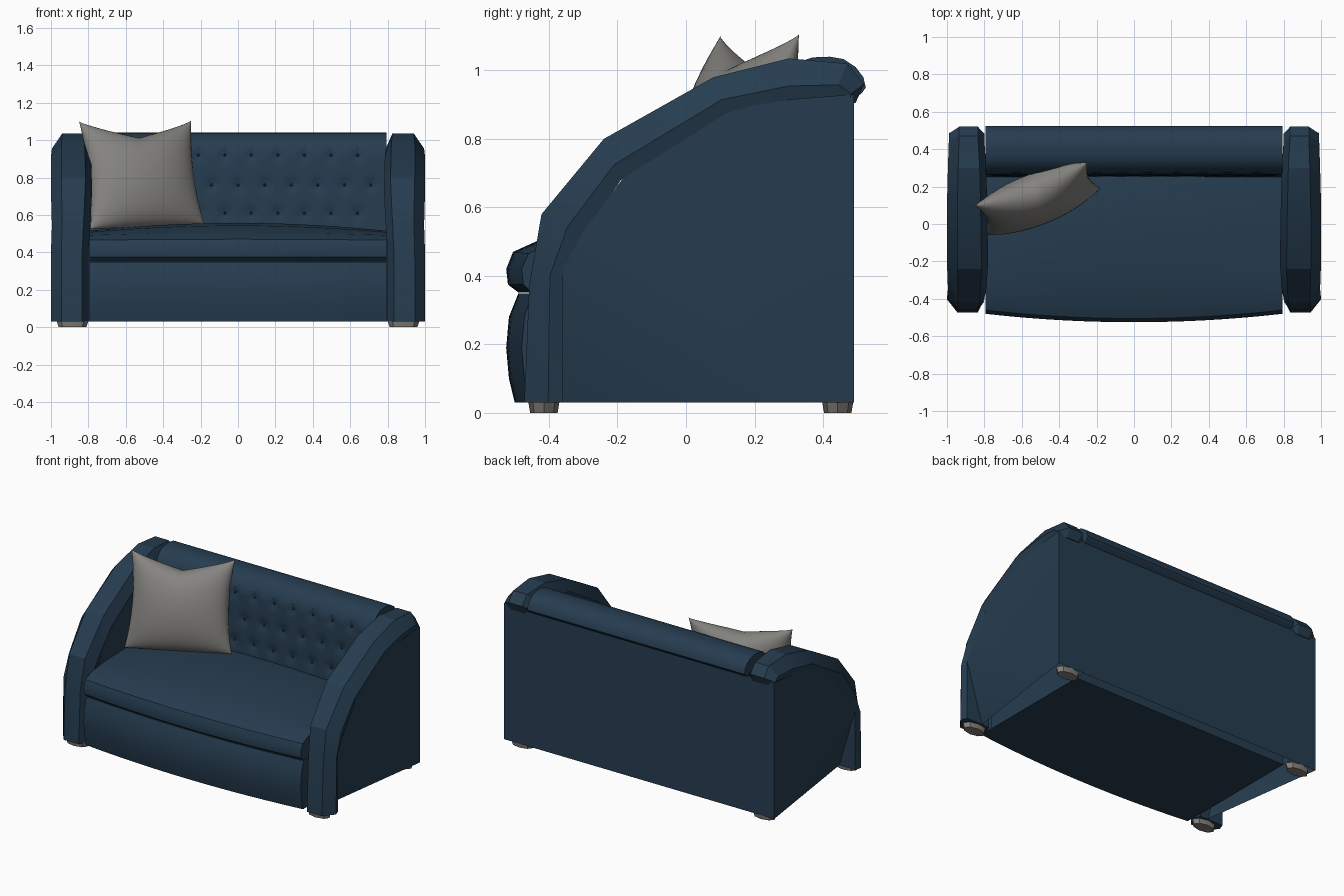
import bpy, bmesh, math
from mathutils import Vector

if "Cube" in bpy.data.objects:
    bpy.data.objects.remove(bpy.data.objects["Cube"])


def material(name, rgb):
    m = bpy.data.materials.new(name)
    m.diffuse_color = (*rgb, 1)
    m.use_nodes = True
    m.node_tree.nodes["Principled BSDF"].inputs["Base Color"].default_value = m.diffuse_color
    return m


NAVY = material("navy fabric", (0.019, 0.046, 0.080))
GREY = material("warm grey fabric", (0.235, 0.23, 0.215))
FOOT = material("taupe feet", (0.22, 0.205, 0.185))


def finish(name, bm, mat, angle=35):
    bmesh.ops.recalc_face_normals(bm, faces=bm.faces)
    me = bpy.data.meshes.new(name)
    bm.to_mesh(me)
    bm.free()
    me.materials.append(mat)
    ob = bpy.data.objects.new(name, me)
    bpy.context.collection.objects.link(ob)
    bpy.ops.object.select_all(action='DESELECT')
    ob.select_set(True)
    bpy.context.view_layer.objects.active = ob
    bpy.ops.object.shade_smooth_by_angle(angle=math.radians(angle))
    return ob


def loft(name, sections, mat, angle=35):
    """Skin closed cross-sections and cap both ends."""
    bm = bmesh.new()
    rings = [[bm.verts.new(p) for p in s] for s in sections]
    n = len(rings[0])
    for a, b in zip(rings, rings[1:]):
        for i in range(n):
            j = (i + 1) % n
            bm.faces.new((a[i], a[j], b[j], b[i]))
    bm.faces.new(rings[0])
    bm.faces.new(rings[-1])
    return finish(name, bm, mat, angle)


HALF = 0.795


def columns(n):
    return [HALF * (2 * i / n - 1) for i in range(n + 1)]


def bulged(name, profile):
    """Profile rows: y, z, and how far each moves at the middle of the width."""
    secs = []
    for x in columns(24):
        b = 1 - (x / HALF) ** 2
        secs.append([(x, y + dy * b, z + dz * b) for y, z, dy, dz in profile])
    loft(name, secs, NAVY)


# seat base with bowed front
bulged("seat_base", [
    (.42, .03, 0, 0), (-.455, .03, -.045, 0), (-.472, .10, -.045, 0), (-.48, .19, -.045, 0),
    (-.472, .28, -.045, 0), (-.45, .348, -.04, 0), (.42, .348, 0, 0)])

# seat cushion with crowned top
bulged("seat_cushion", [
    (.30, .36, 0, 0), (-.45, .352, -.04, 0), (-.475, .375, -.045, 0), (-.48, .42, -.045, 0),
    (-.46, .465, -.045, .005), (-.40, .492, -.03, .012), (-.25, .508, 0, .035),
    (0, .515, 0, .042), (.2, .51, 0, .04), (.30, .50, 0, .03)])

# tufted backrest with rolled top
STEP = HALF * 2 / 56 * 5
buttons = [(k * STEP, .76) for k in range(-5, 6)]
buttons += [((k + .5) * STEP, z) for z in (.61, .92) for k in range(-5, 5)]


def dent(x, z):
    return sum(.016 * math.exp(-((x - bx) ** 2 + (z - bz) ** 2) / .0009) for bx, bz in buttons)


def front_y(z):
    return .25 + .015 * (z - .45) / .47


roll = [(.275, .96), (.30, 1.0), (.33, 1.025), (.37, 1.038), (.42, 1.04), (.46, 1.033),
        (.495, 1.01), (.518, .98), (.525, .95), (.512, .932), (.48, .915), (.48, .45)]
secs = []
for x in columns(112):
    front = [(x, front_y(z) + dent(x, z), z) for z in (.45 + .02 * i for i in range(25))]
    secs.append(front + [(x, y, z) for y, z in roll])
loft("backrest", secs, NAVY)

bm = bmesh.new()
for bx, bz in buttons:
    r = bmesh.ops.create_uvsphere(bm, u_segments=8, v_segments=5, radius=.008)
    bmesh.ops.translate(bm, verts=r['verts'], vec=(bx, front_y(bz) + .012, bz))
finish("back_buttons", bm, NAVY)

# flat rear panel
bm = bmesh.new()
bm.faces.new([bm.verts.new(p) for p in
              ((-.988, .49, .03), (.988, .49, .03), (.988, .49, .93), (-.988, .49, .93))])
finish("rear_panel", bm, NAVY)

# arm band stations: outer y,z / inner y,z / inner x, outer x
STATIONS = [
    (-.472, .03, -.36, .03, .80, 1.0),
    (-.458, .37, -.36, .42, .80, 1.0),
    (-.422, .58, -.30, .52, .79, .995),
    (-.24, .80, -.19, .68, .78, 1.0),
    (.08, .98, .12, .875, .785, 1.0),
    (.30, 1.035, .30, .905, .79, .995),
    (.47, 1.02, .43, .92, .80, .99),
    (.52, .96, .46, .915, .80, .99),
    (.495, .905, .46, .905, .81, .985)]
# side panel outline: x, y, z
PANEL = [(.985, -.36, .42), (.985, -.30, .53), (.985, -.18, .69), (.985, .12, .885),
         (.988, .30, .915), (.988, .49, .93), (.988, .49, .03)]

for side, s in (("left", -1), ("right", 1)):
    secs = []
    for oy, oz, iy, iz, xi, xo in STATIONS:
        my, mz = oy + (iy - oy) * .62, oz + (iz - oz) * .62
        secs.append([(s * x, y, z) for x, y, z in (
            (xi + .015, iy, iz), (xi, my, mz), (xi + .035, oy, oz),
            (xo - .055, oy, oz), (xo, my, mz), (xo - .015, iy, iz))])
    loft(side + "_arm_band", secs, NAVY, 18)

    # outer panel, tucked in at its lower front corner, and inner wall
    bm = bmesh.new()
    top = [bm.verts.new((s * x, y, z)) for x, y, z in PANEL]
    tuck = bm.verts.new((s * .87, -.36, .03))
    bm.faces.new(top)
    bm.faces.new((top[0], top[-1], tuck))
    wall = [bm.verts.new((s * .80, y, z)) for _, y, z in PANEL]
    wall.append(bm.verts.new((s * .80, -.36, .03)))
    bm.faces.new(wall)
    finish(side + "_arm_panel", bm, NAVY, 18)

    # low eight-sided feet
    for end, y in (("front", -.415), ("rear", .443)):
        bm = bmesh.new()
        bmesh.ops.create_cone(bm, cap_ends=True, segments=8, radius1=.93, radius2=1.06, depth=1)
        for v in bm.verts:
            v.co = Vector((s * .885 + v.co.x * .08, y + v.co.y * .043, (v.co.z + .5) * .033))
        finish(f"{side}_{end}_foot", bm, FOOT, 25)

# scatter pillow: two puffed sheets sharing a pinched edge
TL, TR = Vector((-.85, .10, 1.10)), Vector((-.25, .33, 1.105))
BL, BR = Vector((-.79, -.06, .525)), Vector((-.18, .19, .55))
across, up = (BR - BL).normalized(), (TL - BL).normalized()
facing = across.cross(up).normalized()
N = 24
bm = bmesh.new()
for sign in (-1, 1):
    grid = []
    for j in range(N + 1):
        row = []
        for i in range(N + 1):
            u = math.sin(math.pi / 2 * (2 * i / N - 1))
            v = math.sin(math.pi / 2 * (2 * j / N - 1))
            a, b = (u + 1) / 2, (v + 1) / 2
            p = BL.lerp(BR, a).lerp(TL.lerp(TR, a), b)
            p -= across * u * .03 * (1 - v * v)
            p -= up * .10 * (1 - abs(u)) ** .8 * b ** 3   # dented top edge
            p += facing * sign * .125 * max(0, (1 - u * u) * (1 - v * v)) ** .5
            row.append(bm.verts.new(p))
        grid.append(row)
    for j in range(N):
        for i in range(N):
            bm.faces.new((grid[j][i], grid[j][i + 1], grid[j + 1][i + 1], grid[j + 1][i]))
bmesh.ops.remove_doubles(bm, verts=bm.verts, dist=.0005)
finish("scatter_pillow", bm, GREY, 50)
